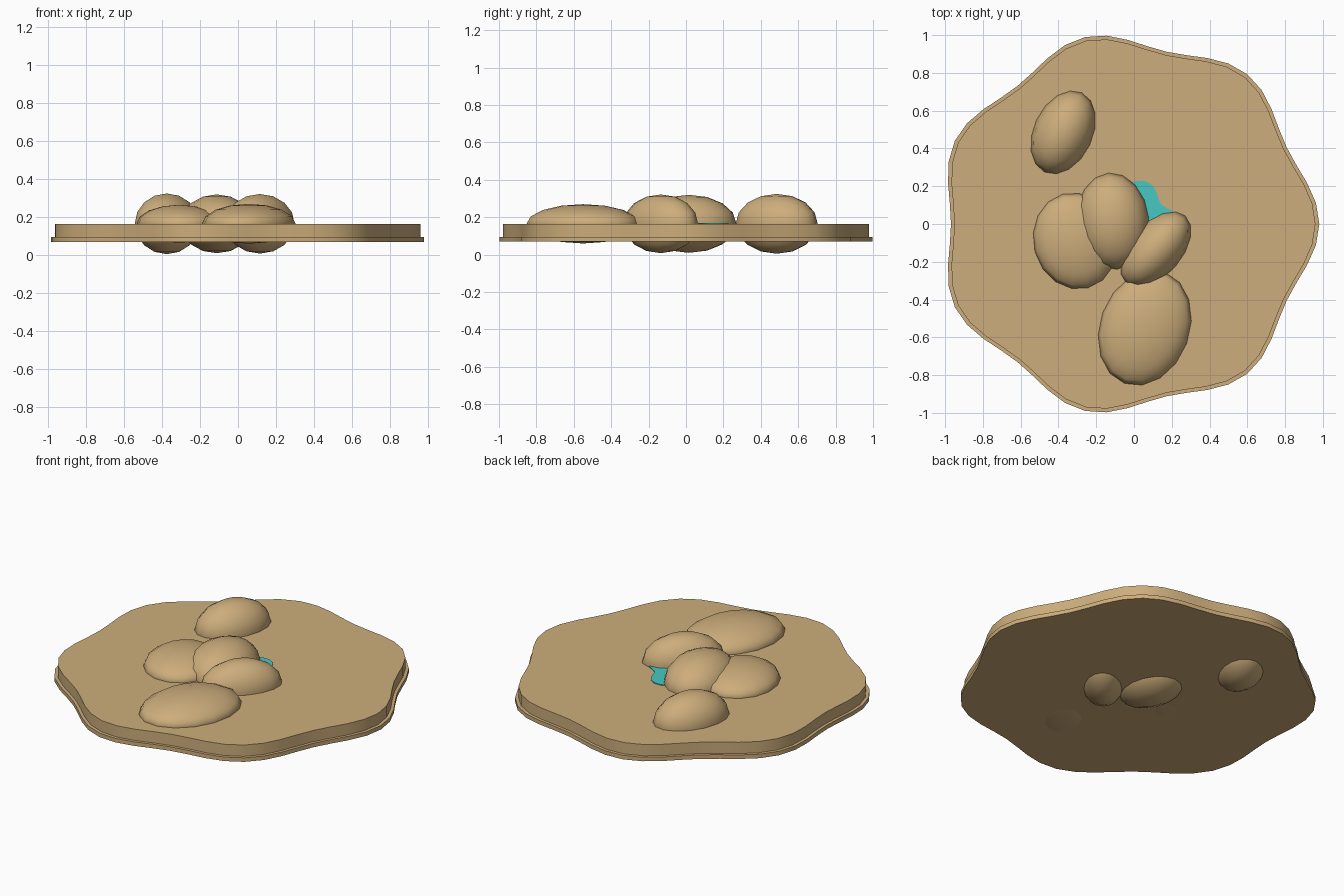
import bpy
import bmesh
import math

cube = bpy.data.objects.get("Cube")
if cube:
    bpy.data.objects.remove(cube, do_unlink=True)


def make_material(name, color):
    mat = bpy.data.materials.new(name)
    mat.use_nodes = True
    mat.diffuse_color = color
    mat.node_tree.nodes["Principled BSDF"].inputs["Base Color"].default_value = color
    return mat


sand = make_material("sand", (0.61, 0.42, 0.2, 1))
water = make_material("turquoise_water", (0.065, 0.58, 0.54, 1))

CENTRE_X = -0.034  # wavy outlines share this centre
GROUND = 0.165


def finish(obj, mat, angle):
    obj.data.materials.append(mat)
    bpy.ops.object.select_all(action="DESELECT")
    obj.select_set(True)
    bpy.context.view_layer.objects.active = obj
    bpy.ops.object.shade_smooth_by_angle(angle=math.radians(angle))


def wavy_slab(name, mat, radius, wave, lobes, bottom, top, squash=1.0, sides=56):
    """Flat slab whose outline is a circle with evenly spaced lobes."""
    bm = bmesh.new()
    ring = []
    for i in range(sides):
        a = math.tau * i / sides
        r = radius + wave * math.cos(lobes * a)
        ring.append(bm.verts.new((CENTRE_X + r * math.cos(a),
                                  squash * r * math.sin(a), bottom)))
    base = bm.faces.new(ring)
    lid = bmesh.ops.extrude_face_region(bm, geom=[base], use_keep_orig=True)
    for v in lid["geom"]:
        if isinstance(v, bmesh.types.BMVert):
            v.co.z = top
    bmesh.ops.recalc_face_normals(bm, faces=bm.faces)
    mesh = bpy.data.meshes.new(name)
    bm.to_mesh(mesh)
    bm.free()
    obj = bpy.data.objects.new(name, mesh)
    bpy.context.collection.objects.link(obj)
    finish(obj, mat, 30)


def rock(name, x, y, width, length, height, turn):
    """Flattened boulder, half sunk in the ground."""
    bpy.ops.mesh.primitive_uv_sphere_add(segments=16, ring_count=8, radius=1,
                                         location=(x, y, GROUND))
    obj = bpy.context.object
    obj.name = name
    obj.scale = (width, length, height)
    obj.rotation_euler.z = math.radians(turn)
    finish(obj, sand, 60)


# Ground: a thin wider rim below the main slab
wavy_slab("ground_rim", sand, 0.975, 0.04, 7, 0.07, 0.095)
wavy_slab("ground_slab", sand, 0.956, 0.039, 7, 0.09, GROUND)

# Small pool among the rocks
wavy_slab("pool", water, 0.26, 0.04, 5, GROUND - 0.003, GROUND + 0.005, squash=0.8, sides=40)

# Boulders
rock("back_rock", -0.375, 0.485, 0.156, 0.232, 0.16, -25)
rock("side_rock", -0.31, -0.09, 0.222, 0.257, 0.1, 15)
rock("middle_rock", -0.112, 0.015, 0.192, 0.256, 0.155, 5)
rock("small_rock", 0.115, -0.135, 0.138, 0.237, 0.157, -41)
rock("front_rock", 0.057, -0.55, 0.237, 0.313, 0.105, -20)
